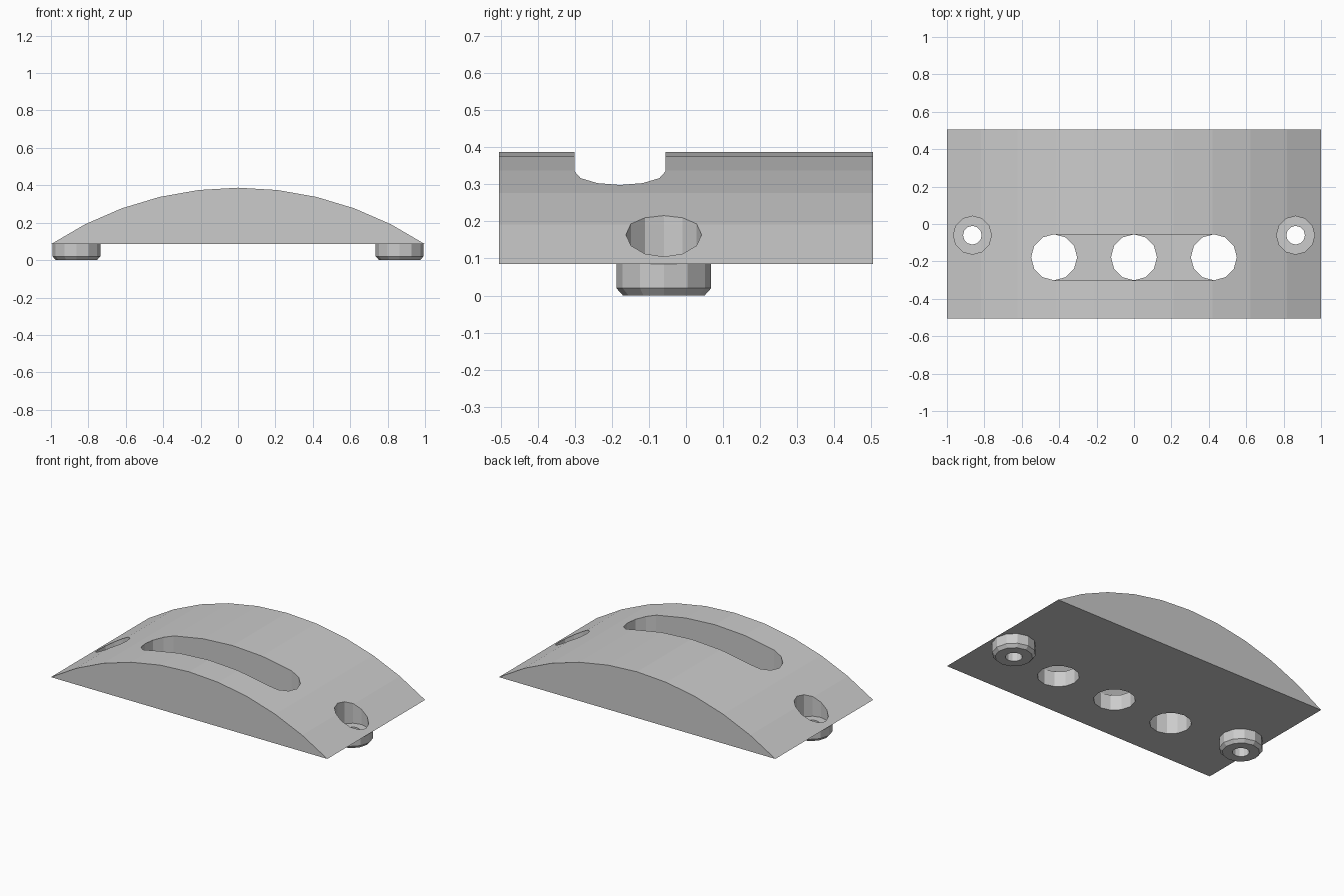
import bpy, bmesh, math

if "Cube" in bpy.data.objects:
    bpy.data.objects.remove(bpy.data.objects["Cube"])

R, ZC = 1.807, -1.42      # dome radius and its centre height
BASE = 0.085              # underside of the body
SLOT_Y, SLOT_R, SLOT_X = -0.178, 0.123, 0.427
FOOT_X, FOOT_Y = 0.864, -0.06


def make(name, bm):
    bmesh.ops.recalc_face_normals(bm, faces=bm.faces)
    mesh = bpy.data.meshes.new(name)
    bm.to_mesh(mesh)
    bm.free()
    ob = bpy.data.objects.new(name, mesh)
    bpy.context.collection.objects.link(ob)
    return ob


def loft(name, rings):
    """Closed solid through rings with equal point counts."""
    bm = bmesh.new()
    loops = [[bm.verts.new(p) for p in ring] for ring in rings]
    n = len(loops[0])
    for a, b in zip(loops, loops[1:]):
        for i in range(n):
            j = (i + 1) % n
            bm.faces.new((a[i], a[j], b[j], b[i]))
    bm.faces.new(loops[0][::-1])
    bm.faces.new(loops[-1])
    return make(name, bm)


def ring(x, y, r, z, n=12):
    return [(x + r * math.cos(2 * math.pi * i / n),
             y + r * math.sin(2 * math.pi * i / n), z) for i in range(n)]


def cylinder(name, x, y, r, z0, z1):
    return loft(name, [ring(x, y, r, z0), ring(x, y, r, z1)])


def cut(target, cutter):
    mod = target.modifiers.new(cutter.name, 'BOOLEAN')
    mod.operation = 'DIFFERENCE'
    mod.solver = 'EXACT'
    mod.object = cutter
    cutter.hide_render = True
    cutter.hide_viewport = True


# domed body: circular segment extruded along y
half = math.asin(1 / R)
arc = [(R * math.sin(half * k / 5), ZC + R * math.cos(half * k / 5)) for k in range(-5, 6)]
arc[0], arc[-1] = (-1, BASE), (1, BASE)
body = loft("domed_body", [[(x, y, z) for x, z in arc] for y in (-0.505, 0.505)])

# three through holes below the slot
for i, x in enumerate((-SLOT_X, 0, SLOT_X)):
    cut(body, cylinder(f"through_hole_cutter_{i}", x, SLOT_Y, SLOT_R, -0.1, 0.19))

# long rounded slot in the top
outline = []
for side in (1, -1):
    for k in range(7):
        a = math.radians(-90 + 30 * k) + (0 if side > 0 else math.pi)
        outline.append((side * SLOT_X + SLOT_R * math.cos(a), SLOT_Y + SLOT_R * math.sin(a)))
cut(body, loft("slot_cutter", [[(x, y, z) for x, y in outline] for z in (0.185, 0.6)]))

# chamfered feet with screw holes and counterbores
for side, label in ((-1, "left"), (1, "right")):
    x = side * FOOT_X
    foot = loft(f"{label}_foot", [ring(x, FOOT_Y, 0.11, 0),
                                  ring(x, FOOT_Y, 0.128, 0.02),
                                  ring(x, FOOT_Y, 0.128, BASE)])
    bore = cylinder(f"{label}_counterbore_cutter", x, FOOT_Y, 0.102, 0.065, 0.6)
    screw = cylinder(f"{label}_screw_hole_cutter", x, FOOT_Y, 0.05, -0.1, 0.3)
    cut(body, bore)
    cut(foot, bore)
    cut(foot, screw)
